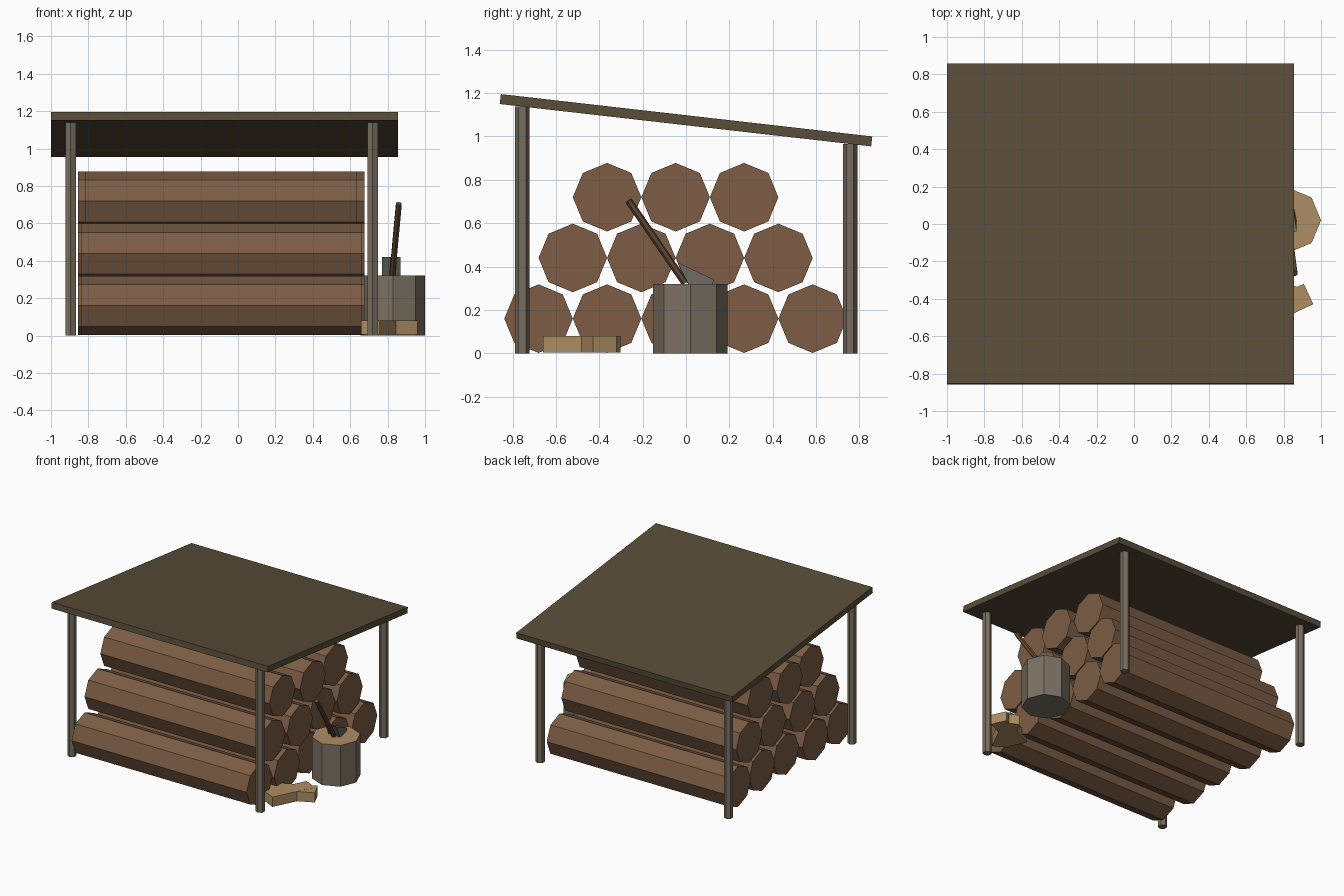
import bpy
import bmesh
import math
from mathutils import Vector

cube = bpy.data.objects.get("Cube")
if cube:
    bpy.data.objects.remove(cube, do_unlink=True)


def material(name, rgb):
    m = bpy.data.materials.new(name)
    m.use_nodes = True
    color = (*rgb, 1)
    m.diffuse_color = color
    bsdf = next(n for n in m.node_tree.nodes if n.type == 'BSDF_PRINCIPLED')
    bsdf.inputs["Base Color"].default_value = color
    bsdf.inputs["Roughness"].default_value = 0.9
    return m


ROOF = material("roof brown", (0.10, 0.074, 0.04))
POST = material("weathered post", (0.19, 0.155, 0.115))
LOG = material("log brown", (0.20, 0.108, 0.058))
BARK = material("grey bark", (0.20, 0.165, 0.125))
WOOD = material("cut wood", (0.42, 0.27, 0.125))
HANDLE = material("handle brown", (0.125, 0.068, 0.035))
STEEL = material("dull steel", (0.17, 0.16, 0.14))


def finish(name, *mats):
    ob = bpy.context.object
    ob.name = name
    for m in mats:
        ob.data.materials.append(m)
    return ob


def box(name, loc, size, mat, rot=(0, 0, 0)):
    bpy.ops.mesh.primitive_cube_add(size=1, location=loc, rotation=rot)
    bpy.context.object.scale = size
    return finish(name, mat)


def rod(name, start, end, radius, sides, *mats):
    start, end = Vector(start), Vector(end)
    axis = end - start
    bpy.ops.mesh.primitive_cylinder_add(
        vertices=sides, radius=radius, depth=axis.length, location=(start + end) / 2,
        rotation=axis.to_track_quat('Z', 'Y').to_euler())
    return finish(name, *mats)


# Sloped roof slab
slope = 0.114
roof_x = -0.0725
box("roof", (roof_x, 0, 1.075), (1.855, 1.724, 0.046), ROOF, (-math.atan(slope), 0, 0))

# Hexagonal corner posts reaching the underside of the roof
for side, x in (("right", -0.895), ("left", 0.72)):
    for end, y in (("front", -0.755), ("back", 0.757)):
        bpy.ops.mesh.primitive_cylinder_add(vertices=6, radius=0.033, depth=1)
        post = finish(f"{end}_{side}_post", POST)
        height = 1.052 - slope * y
        post.scale.z = height
        post.location = (x, y, height / 2)

# Stacked octagonal logs with slightly different lengths
radius = 0.158
lengths = (1.5, 1.53, 1.47)
for row, count in enumerate((5, 4, 3)):
    for i in range(count):
        y = -0.68 + 2 * radius * (i + row / 2)
        z = 0.16 + 0.28 * row
        half = (1.45 if row == 2 and i == 0 else lengths[i % 3]) / 2
        rod(f"log_{row + 1}_{i + 1}", (-0.09 - half, y, z), (-0.09 + half, y, z),
            radius, 8, LOG)

# Chopping stump with a pale cut top
stump = rod("stump", (0.828, 0.02, 0), (0.828, 0.02, 0.32), 0.172, 8, BARK, WOOD)
for face in stump.data.polygons:
    if face.normal.z > 0.9:
        face.material_index = 1

# Axe handle
rod("axe_handle", (0.825, -0.005, 0.325), (0.86, -0.265, 0.705), 0.017, 6, HANDLE)

# Axe head: side profile widened into a wedge, thinner towards the blade
profile = ((-0.04, 0.42), (0.13, 0.34), (0.10, 0.26), (0.02, 0.30))
bm = bmesh.new()
sides = []
for s in (-1, 1):
    sides.append([bm.verts.new((0.82 + s * (0.05 if y < 0.05 else 0.025), y, z))
                  for y, z in profile])
bm.faces.new(sides[0])
bm.faces.new(sides[1][::-1])
for i in range(4):
    j = (i + 1) % 4
    bm.faces.new((sides[0][i], sides[1][i], sides[1][j], sides[0][j]))
bmesh.ops.recalc_face_normals(bm, faces=bm.faces)
mesh = bpy.data.meshes.new("axe_head")
bm.to_mesh(mesh)
bm.free()
mesh.materials.append(STEEL)
bpy.context.collection.objects.link(bpy.data.objects.new("axe_head", mesh))

# Two crossed pieces of split firewood on the ground
for n, (x, y, angle) in enumerate(((0.779, -0.446, 25), (0.778, -0.48, 63.4))):
    box(f"split_wood_{n + 1}", (x, y, 0.0425), (0.34, 0.12, 0.075 + 0.001 * n), WOOD,
        (0, 0, math.radians(angle)))
